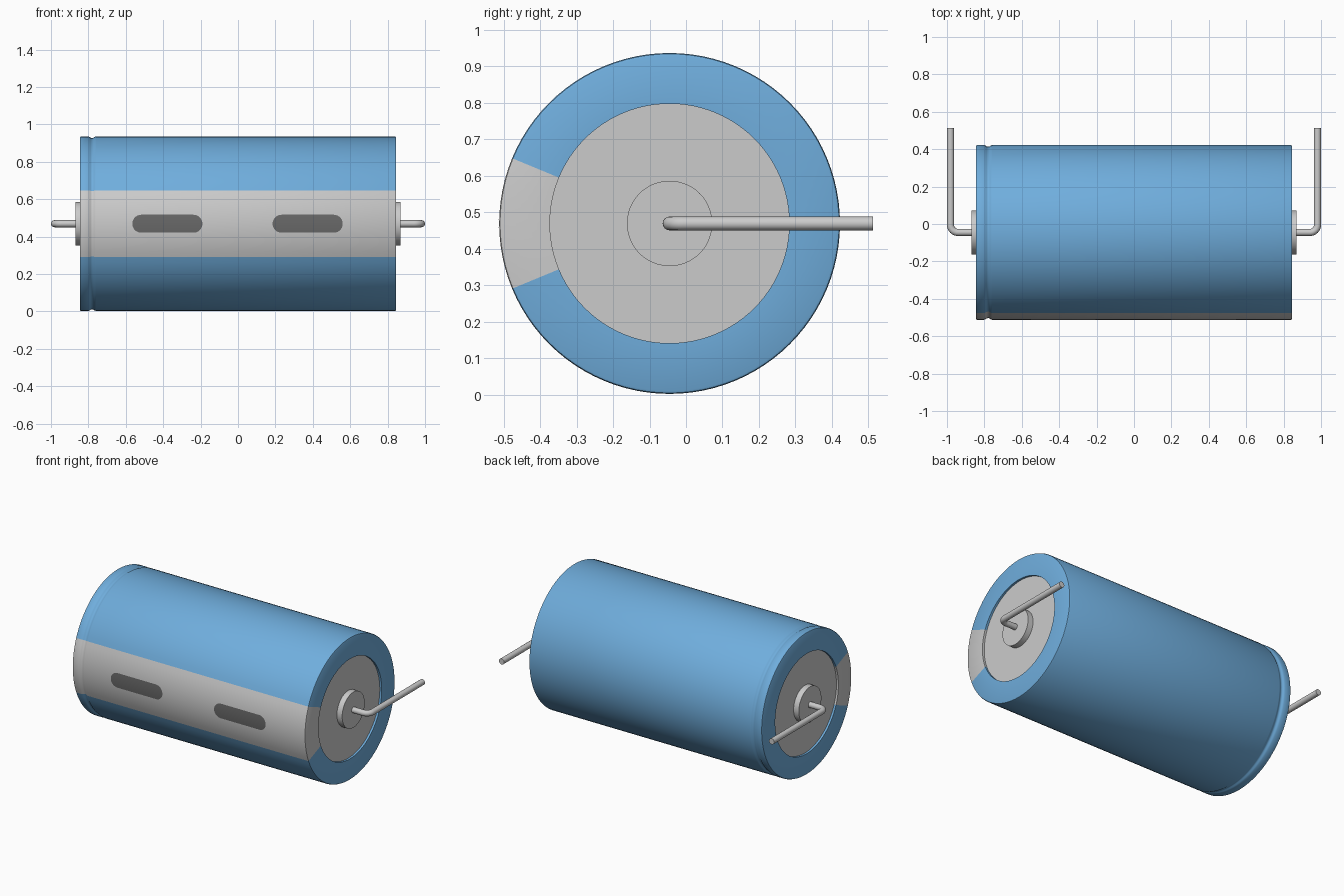
import bpy, bmesh
from math import sin, cos, pi, radians

if "Cube" in bpy.data.objects:
    bpy.data.objects.remove(bpy.data.objects["Cube"])

CY, CZ, R = -0.045, 0.469, 0.467   # axis position and can radius


def material(name, rgb):
    m = bpy.data.materials.new(name)
    m.diffuse_color = (*rgb, 1)
    m.use_nodes = True
    m.node_tree.nodes["Principled BSDF"].inputs["Base Color"].default_value = m.diffuse_color
    return m


def finish(obj, mat=None, mirror=False):
    if mat:
        obj.data.materials.append(mat)
    bpy.ops.object.select_all(action='DESELECT')
    obj.select_set(True)
    bpy.context.view_layer.objects.active = obj
    bpy.ops.object.shade_smooth_by_angle(angle=radians(35))
    if mirror:
        obj.modifiers.new("Mirror", 'MIRROR')
    return obj


def grid_mesh(name, rows):
    """Skin rows of points into a quad sheet, welding coincident points."""
    bm = bmesh.new()
    vs = [[bm.verts.new(p) for p in row] for row in rows]
    for a, b in zip(vs, vs[1:]):
        for j in range(len(a) - 1):
            bm.faces.new((a[j], a[j + 1], b[j + 1], b[j]))
    bmesh.ops.remove_doubles(bm, verts=bm.verts, dist=1e-5)
    me = bpy.data.meshes.new(name)
    bm.to_mesh(me)
    bm.free()
    obj = bpy.data.objects.new(name, me)
    bpy.context.collection.objects.link(obj)
    return obj


def around(x, r, a):
    return (x, CY + r * cos(a), CZ + r * sin(a))


def lathe(name, profile, a0=0, a1=360, steps=96, **kw):
    """Turn an (x, radius) profile about the can axis from a0 to a1 degrees."""
    angles = [radians(a0 + (a1 - a0) * i / steps) for i in range(steps + 1)]
    return finish(grid_mesh(name, [[around(x, r, a) for a in angles] for x, r in profile]), **kw)


blue = material("blue", (0.16, 0.42, 0.72))
dark = material("dark_grey", (0.14, 0.14, 0.14))

# Sleeve profile: recessed lip, rounded rim, crimp groove near the left end
rim = [(0.838, R), (0.8435, R - 0.0025), (0.846, R - 0.008), (0.846, 0.328), (0.832, 0.328)]
groove = [(-0.802, R), (-0.793, R - 0.003), (-0.788, R - 0.007), (-0.78, R - 0.009),
          (-0.772, R - 0.007), (-0.767, R - 0.003), (-0.758, R)]
can = [(-x, r) for x, r in reversed(rim)] + groove + rim
lathe("sleeve", can, -157.5, 157.5, 84, mat=blue)
lathe("polarity_stripe", can, 157.5, 202.5, 12)

# End discs and raised terminal bosses on both ends
lathe("end_disc", [(0.832, 0.33), (0.832, 0)], mirror=True)
lathe("terminal_boss", [(0.832, 0.117), (0.87, 0.117), (0.87, 0)], steps=48, mirror=True)

# Minus marks: pill shapes wrapped on the stripe
def minus_mark(name, x0, x1, h=0.048):
    ends = [h * (1 - cos(pi / 2 * i / 10)) for i in range(11)]
    xs = [x0 + e for e in ends] + [x1 - e for e in reversed(ends)]
    rows = []
    for x in xs:
        d = max(0, h - min(x - x0, x1 - x))
        half = max(0, h * h - d * d) ** 0.5 / R
        rows.append([around(x, R + 0.0012, pi + half * (j / 4 - 1)) for j in range(9)])
    finish(grid_mesh(name, rows), mat=dark)


minus_mark("minus_mark_left", -0.565, -0.19)
minus_mark("minus_mark_right", 0.185, 0.56)

# Bent wire leads, swept along a path and mirrored
wire, bend = 0.019, 0.04
lx = 1 - wire
path = [(0.86, CY)]
path += [(lx - bend + bend * sin(t), CY + bend - bend * cos(t)) for t in [pi / 16 * i for i in range(9)]]
path += [(lx, 0.512)]
cu = bpy.data.curves.new("wire_lead", 'CURVE')
cu.dimensions = '3D'
cu.bevel_depth = wire
cu.bevel_resolution = 6
cu.use_fill_caps = True
sp = cu.splines.new('POLY')
sp.points.add(len(path) - 1)
for p, (x, y) in zip(sp.points, path):
    p.co = (x, y, CZ, 1)
lead = bpy.data.objects.new("wire_lead", cu)
bpy.context.collection.objects.link(lead)
bpy.ops.object.select_all(action='DESELECT')
lead.select_set(True)
bpy.context.view_layer.objects.active = lead
bpy.ops.object.convert(target='MESH')
finish(bpy.context.view_layer.objects.active, mirror=True)
